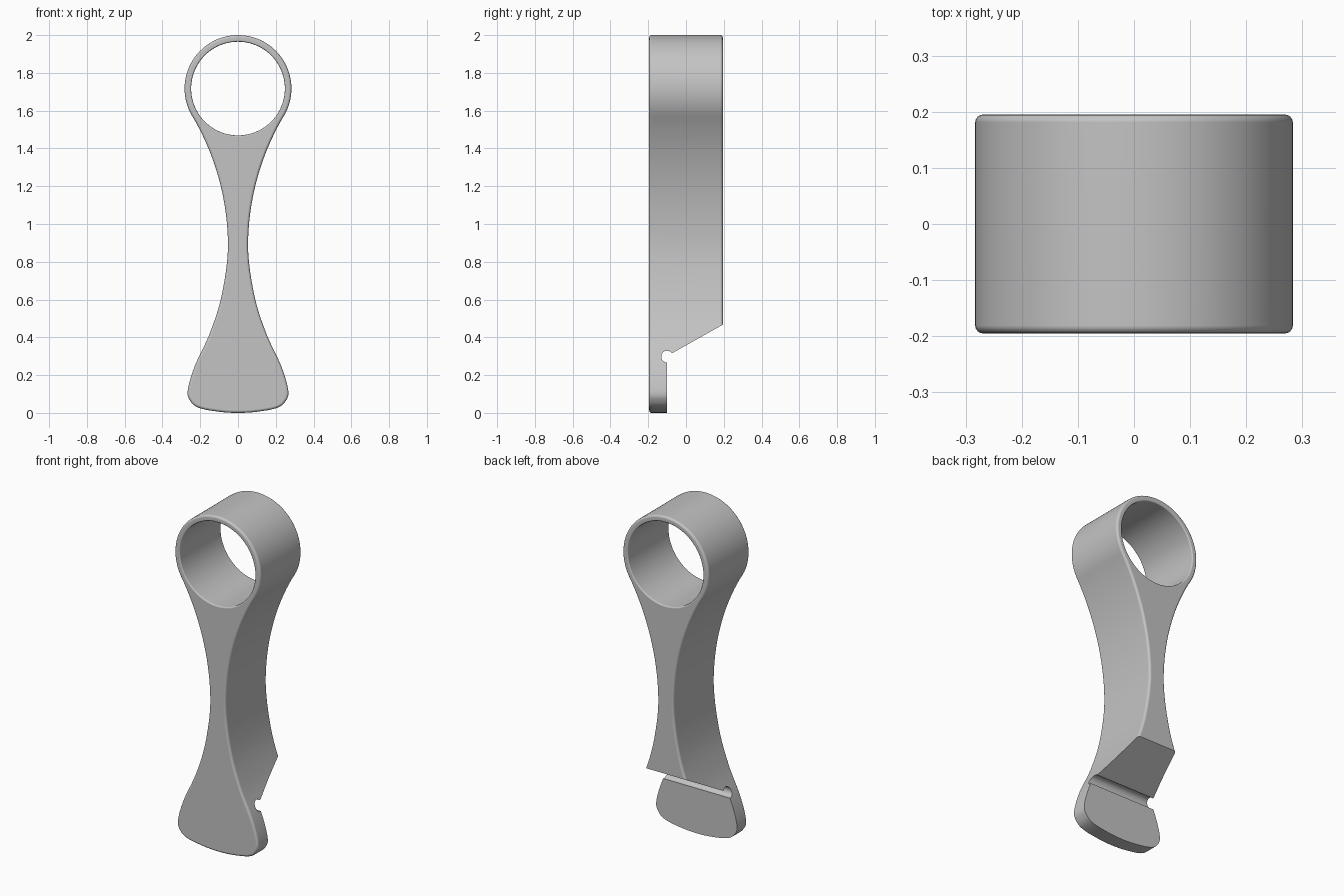
import bpy, bmesh, math
from mathutils import Vector

if "Cube" in bpy.data.objects:
    bpy.data.objects.remove(bpy.data.objects["Cube"])

HALF_DEPTH = 0.195
RING_Z, RING_R, HOLE_R = 1.717, 0.283, 0.248
NECK_X, NECK_Z, WAIST_R = 0.053, 0.88, 1.359


def arc(cx, cz, r, a0, a1, n):
    return [(cx + r * math.cos(math.radians(a0 + (a1 - a0) * i / n)),
             cz + r * math.sin(math.radians(a0 + (a1 - a0) * i / n))) for i in range(n + 1)]


def spline(pts, before, after, n):
    """Smooth curve through pts, end points included."""
    p = [Vector(q) for q in [before] + pts + [after]]
    out = []
    for i in range(1, len(p) - 2):
        t0, t1 = (p[i + 1] - p[i - 1]) / 2, (p[i + 2] - p[i]) / 2
        for k in range(n):
            t = k / n
            out.append(tuple(p[i] * (2*t**3 - 3*t**2 + 1) + t0 * (t**3 - 2*t**2 + t)
                             + p[i + 1] * (3*t**2 - 2*t**3) + t1 * (t**3 - t**2)))
    return out + [pts[-1]]


def prism(bm, points, offset):
    """Close a loop of 3D points and extrude it along offset."""
    face = bm.faces.new([bm.verts.new(p) for p in points])
    geo = bmesh.ops.extrude_face_region(bm, geom=[face])['geom']
    bmesh.ops.translate(bm, verts=[g for g in geo if isinstance(g, bmesh.types.BMVert)], vec=offset)
    bmesh.ops.recalc_face_normals(bm, faces=bm.faces)


def make_object(name, bm):
    mesh = bpy.data.meshes.new(name)
    bm.to_mesh(mesh)
    bm.free()
    obj = bpy.data.objects.new(name, mesh)
    bpy.context.collection.objects.link(obj)
    return obj


# Handle outline: ring arc, concave waist, flared rounded foot, then mirrored
tangent = math.degrees(math.atan2(NECK_Z - RING_Z, NECK_X + WAIST_R))
half = arc(0, RING_Z, RING_R, 90, tangent, 40)
half += arc(NECK_X + WAIST_R, NECK_Z, WAIST_R, 180 + tangent, 180, 20)[1:]
foot = [(NECK_X, NECK_Z), (0.087, 0.62), (0.15, 0.42), (0.228, 0.25), (0.266, 0.12),
        (0.252, 0.062), (0.205, 0.026), (0.1, 0.006), (0, 0)]
half += spline(foot, (0.08, 1.14), (-0.1, 0.006), 6)[1:]
outline = half + [(-x, z) for x, z in reversed(half[1:-1])]

# Body with rounded front and back rims
bm = bmesh.new()
prism(bm, [(x, -HALF_DEPTH, z) for x, z in outline], (0, 2 * HALF_DEPTH, 0))
rims = [e for e in bm.edges if abs(e.verts[0].co.y - e.verts[1].co.y) < 1e-5]
bmesh.ops.bevel(bm, geom=rims, offset=0.014, offset_type='OFFSET', segments=4,
                profile=0.5, affect='EDGES')
handle = make_object("ring_handle", bm)

# Ring hole cutter, flared at both ends to round the inner rims
f = 0.008
end = [(HOLE_R + f, -0.3)] + [(HOLE_R + f * (1 - math.cos(a)), -HALF_DEPTH + f * (1 - math.sin(a)))
                             for a in (math.pi / 2, math.pi / 3, math.pi / 6, 0)]
profile = end + [(r, -y) for r, y in reversed(end)]
bm = bmesh.new()
N = 96
rings = [[bm.verts.new((r * math.cos(2 * math.pi * i / N), y, RING_Z + r * math.sin(2 * math.pi * i / N)))
          for i in range(N)] for r, y in profile]
for a, b in zip(rings, rings[1:]):
    for i in range(N):
        bm.faces.new((a[i], a[(i + 1) % N], b[(i + 1) % N], b[i]))
bm.faces.new(rings[0])
bm.faces.new(rings[-1])
bmesh.ops.recalc_face_normals(bm, faces=bm.faces)
hole_cutter = make_object("hole_cutter", bm)

# Back cutter: flat step behind the foot, round groove, sloped shoulder
back = [(0.4, -0.2), (-0.1, -0.2), (-0.1, 0.268)]
back += arc(-0.1, 0.298, 0.031, 262, 40, 18)
back += [(-0.068, 0.319), (0.195, 0.467), (0.4, 0.582)]
bm = bmesh.new()
prism(bm, [(-0.5, y, z) for y, z in back], (1, 0, 0))
back_cutter = make_object("back_cutter", bm)

bpy.context.view_layer.objects.active = handle
handle.select_set(True)
for cutter in (hole_cutter, back_cutter):
    cutter.hide_render = True
    mod = handle.modifiers.new("cut", 'BOOLEAN')
    mod.operation = 'DIFFERENCE'
    mod.solver = 'EXACT'
    mod.object = cutter
    bpy.ops.object.modifier_apply(modifier=mod.name)
    bpy.data.objects.remove(cutter)

# Single grey finish, smooth curves with crisp cut edges
grey = bpy.data.materials.new("grey")
grey.diffuse_color = (0.55, 0.55, 0.55, 1)
grey.use_nodes = True
grey.node_tree.nodes["Principled BSDF"].inputs["Base Color"].default_value = grey.diffuse_color
handle.data.materials.clear()
handle.data.materials.append(grey)
bpy.ops.object.shade_smooth_by_angle(angle=math.radians(32))
handle.modifiers.new("flat_faces", 'WEIGHTED_NORMAL').keep_sharp = True
